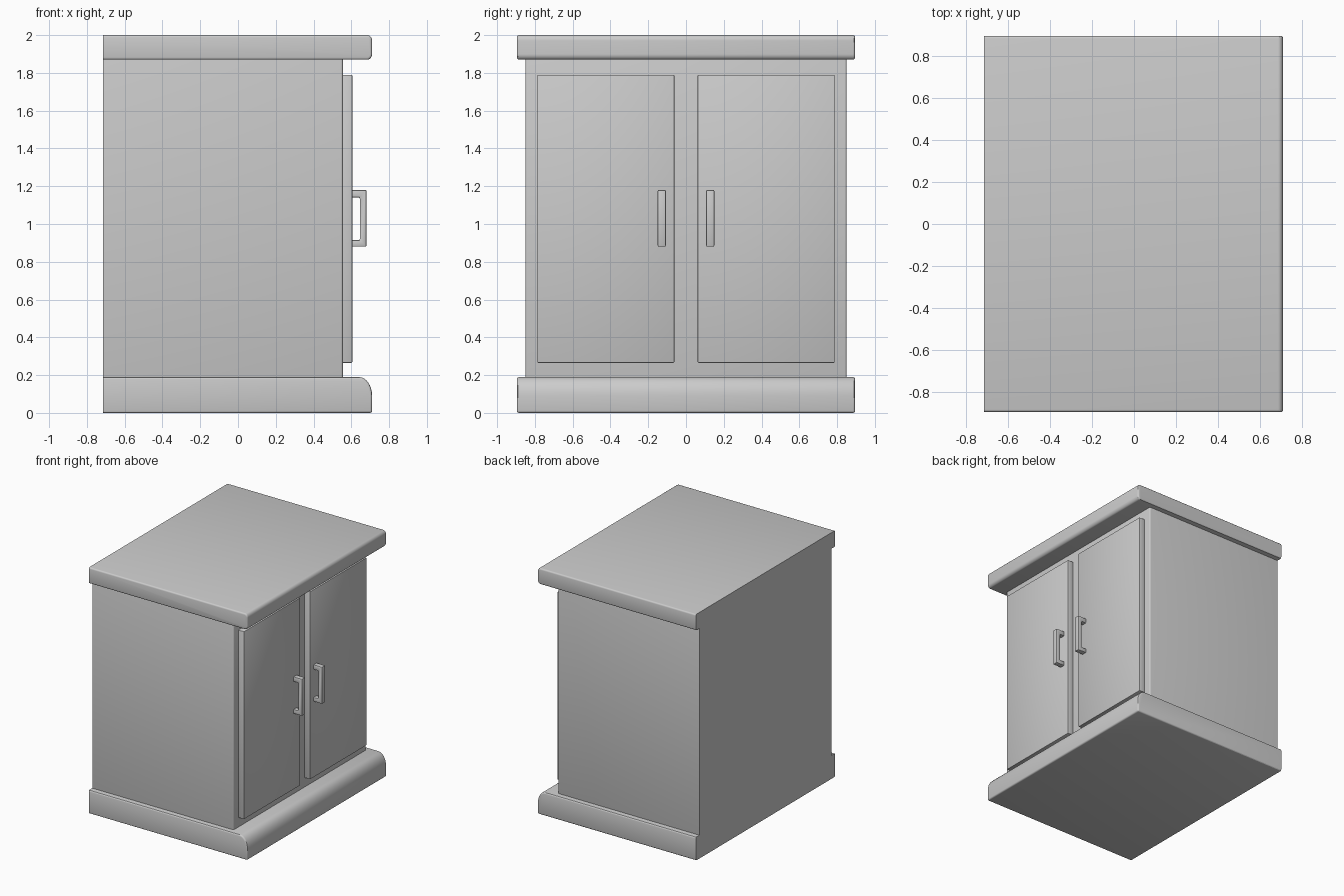
import bpy, bmesh
from math import sin, cos, radians, pi

if "Cube" in bpy.data.objects:
    bpy.data.objects.remove(bpy.data.objects["Cube"])

BACK = -0.715


def prism(name, profile, y0, y1, bevel, segments=3):
    """Extrude an x-z profile along y and soften its sharp edges (the back stays square)."""
    bm = bmesh.new()
    face = bm.faces.new([bm.verts.new((x, y0, z)) for x, z in profile])
    out = bmesh.ops.extrude_face_region(bm, geom=[face])
    verts = [v for v in out["geom"] if isinstance(v, bmesh.types.BMVert)]
    bmesh.ops.translate(bm, verts=verts, vec=(0, y1 - y0, 0))
    bmesh.ops.recalc_face_normals(bm, faces=bm.faces[:])
    edges = [e for e in bm.edges
             if e.calc_face_angle(0) > radians(40)
             and not all(v.co.x < BACK + 1e-4 for v in e.verts)]
    bmesh.ops.bevel(bm, geom=edges, offset=bevel, segments=segments, profile=0.5,
                    affect='EDGES', clamp_overlap=False)
    mesh = bpy.data.meshes.new(name)
    bm.to_mesh(mesh)
    bm.free()
    ob = bpy.data.objects.new(name, mesh)
    bpy.context.collection.objects.link(ob)
    bpy.context.view_layer.objects.active = ob
    ob.select_set(True)
    bpy.ops.object.shade_smooth_by_angle(angle=radians(30))
    ob.select_set(False)
    return ob


def rect(x0, x1, z0, z1):
    return [(x0, z0), (x1, z0), (x1, z1), (x0, z1)]


def arc(cx, cz, rx, rz, start, end, steps=8):
    return [(cx + rx * cos(a), cz + rz * sin(a))
            for a in (start + (end - start) * i / steps for i in range(steps + 1))]


# Plinth with a large rounded front edge
prism("base", [(BACK, 0), (0.71, 0)] + arc(0.64, 0.09, 0.07, 0.10, 0, pi / 2)
      + [(BACK, 0.19)], -0.895, 0.895, 0.012)

# Overhanging top with a softly rounded front
prism("top", [(BACK, 1.87)] + arc(0.685, 1.9, 0.025, 0.03, -pi / 2, 0)
      + arc(0.685, 1.97, 0.025, 0.03, 0, pi / 2) + [(BACK, 2.0)], -0.895, 0.895, 0.012)

# Cabinet body
prism("body", rect(BACK, 0.555, 0.18, 1.88), -0.85, 0.85, 0.010)

# Doors and C-shaped pull handles, one of each per side
handle = [(0.60, 0.88), (0.68, 0.88), (0.68, 1.18), (0.60, 1.18),
          (0.60, 1.14), (0.645, 1.14), (0.645, 0.915), (0.60, 0.915)]
for side, s in (("left", -1), ("right", 1)):
    prism(side + "_door", rect(0.545, 0.605, 0.265, 1.79),
          *sorted((s * 0.062, s * 0.787)), 0.004, 2)
    prism(side + "_handle", handle, *sorted((s * 0.107, s * 0.15)), 0.006, 2)
